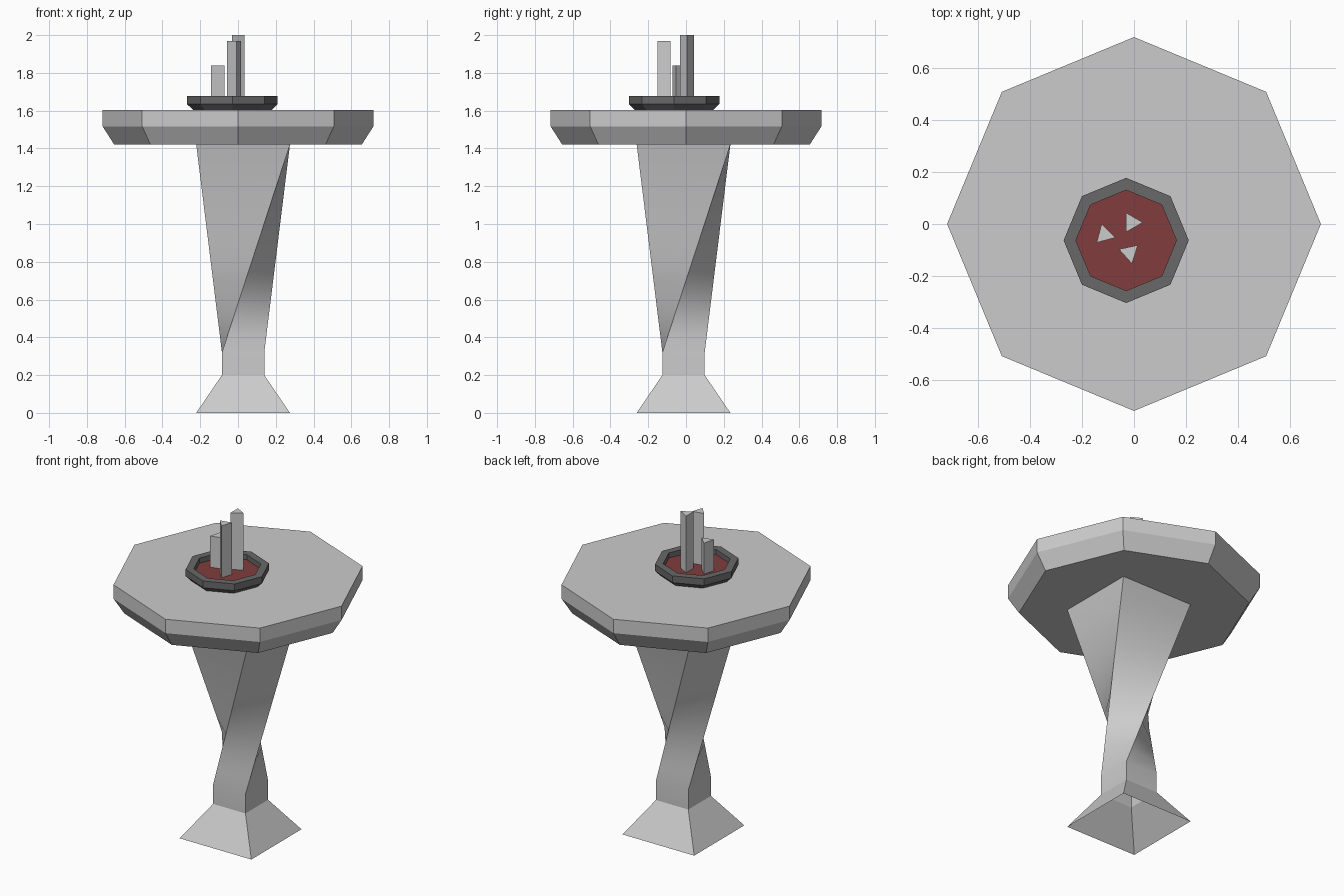
import bpy
from math import cos, sin, pi, radians

if "Cube" in bpy.data.objects:
    bpy.data.objects.remove(bpy.data.objects["Cube"])


def make_object(name, verts, faces, color=None):
    mesh = bpy.data.meshes.new(name)
    mesh.from_pydata(verts, [], faces)
    mesh.update()
    obj = bpy.data.objects.new(name, mesh)
    bpy.context.collection.objects.link(obj)
    if color:
        mat = bpy.data.materials.new(name + "_color")
        mat.diffuse_color = (*color, 1)
        mat.use_nodes = True
        mat.node_tree.nodes["Principled BSDF"].inputs["Base Color"].default_value = mat.diffuse_color
        mesh.materials.append(mat)
    return obj


def ring(n, r, z, center=(0, 0), turn=0.0):
    """Regular n-gon at height z."""
    return [(center[0] + r * cos(2 * pi * i / n + turn),
             center[1] + r * sin(2 * pi * i / n + turn), z) for i in range(n)]


def loft(name, rings, cap_start=True, cap_end=True, color=None):
    """Join equal-sized rings with side quads."""
    n = len(rings[0])
    verts = [v for r in rings for v in r]
    faces = [(k * n + i, k * n + (i + 1) % n, (k + 1) * n + (i + 1) % n, (k + 1) * n + i)
             for k in range(len(rings) - 1) for i in range(n)]
    if cap_start:
        faces.append(tuple(reversed(range(n))))
    if cap_end:
        faces.append(tuple(range(len(verts) - n, len(verts))))
    return make_object(name, verts, faces, color)


# Pedestal: open flared foot, short neck, then a square column twisting 90 degrees
AXIS = (0.027, -0.013)
NARROW, WIDE, STEPS = 0.112, 0.248, 12


def square(half, z):
    return ring(4, half * 2 ** 0.5, z, AXIS, pi / 4)


rings = [square(WIDE, 0), square(NARROW, 0.2)]
low, high = square(NARROW, 0.32), square(WIDE, 1.42)
high = high[1:] + high[:1]
for s in range(STEPS + 1):
    t = s / STEPS
    rings.append([tuple(a + (b - a) * t for a, b in zip(p, q)) for p, q in zip(low, high)])
pedestal = loft("twisted_pedestal", rings, False, False)
bpy.context.view_layer.objects.active = pedestal
pedestal.select_set(True)
bpy.ops.object.shade_smooth_by_angle(angle=radians(25))

# Octagonal table top with a chamfered underside
loft("table_top", [ring(8, 0.655, 1.42), ring(8, 0.717, 1.517), ring(8, 0.717, 1.604)])

# Octagonal dish with a recessed red floor
DISH = (-0.03, -0.063)
loft("dish_rim", [ring(8, 0.208, 1.604, DISH), ring(8, 0.24, 1.635, DISH),
                  ring(8, 0.24, 1.677, DISH), ring(8, 0.193, 1.677, DISH),
                  ring(8, 0.193, 1.645, DISH)], cap_end=False, color=(0.14, 0.14, 0.14))
make_object("dish_floor", ring(8, 0.193, 1.645, DISH), [tuple(range(8))], (0.22, 0.045, 0.045))

# Three triangular candles of different heights
for i, (x, y, top, turn) in enumerate([(-0.009, 0.006, 2.0, 0), (-0.113, -0.041, 1.84, -15),
                                       (-0.017, -0.110, 1.97, 42)]):
    loft(f"candle_{i + 1}", [ring(3, 0.043, z, (x, y), radians(turn)) for z in (1.645, top)])
